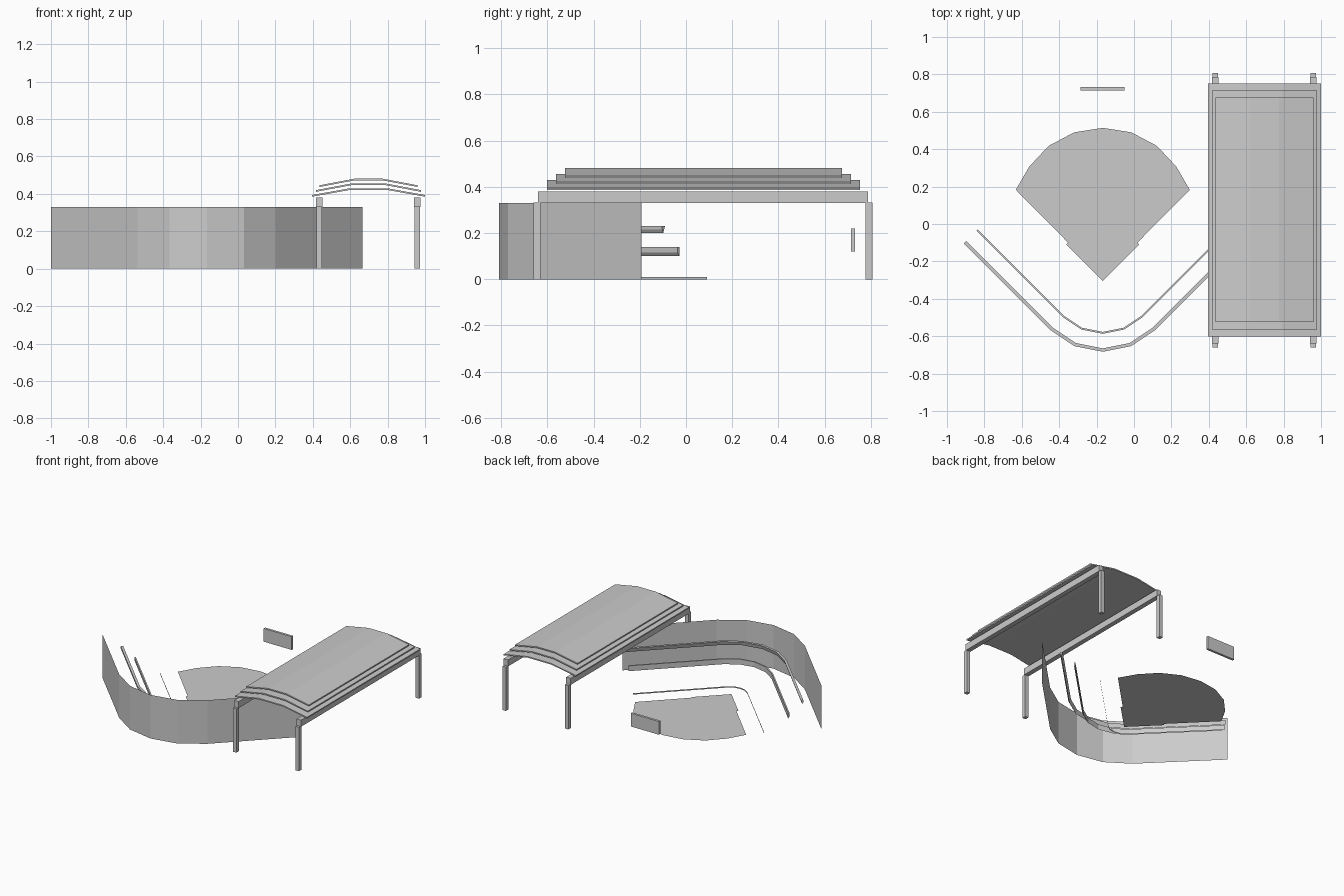
import bpy, bmesh, math
from mathutils import Vector

cube = bpy.data.objects.get("Cube")
if cube:
    bpy.data.objects.remove(cube, do_unlink=True)

# One grey for everything
grey = bpy.data.materials.new("light_grey")
grey.use_nodes = True
COLOR = (0.6, 0.6, 0.6, 1)
grey.diffuse_color = COLOR
grey.node_tree.nodes["Principled BSDF"].inputs["Base Color"].default_value = COLOR

MID_X = -0.167                       # symmetry line of the field
CENTRE = Vector((MID_X, -0.287))     # centre of the curved wall
ARM = 0.655                          # length of the straight wall arms


def finish(name, bm, recalc=True):
    if recalc:
        bmesh.ops.recalc_face_normals(bm, faces=bm.faces)
    mesh = bpy.data.meshes.new(name)
    bm.to_mesh(mesh)
    bm.free()
    mesh.materials.append(grey)
    obj = bpy.data.objects.new(name, mesh)
    bpy.context.collection.objects.link(obj)
    return obj


def box(name, x, y, z):
    bm = bmesh.new()
    bmesh.ops.create_cube(bm, size=1)
    for v in bm.verts:
        v.co = [a + (b - a) * (c + 0.5) for (a, b), c in zip((x, y, z), v.co)]
    return finish(name, bm)


def flat(name, outline, z):
    bm = bmesh.new()
    face = bm.faces.new([bm.verts.new((x, y, z)) for x, y in outline])
    face.normal_update()
    if face.normal.z < 0:
        face.normal_flip()
    return finish(name, bm, False)


def path_point(radius, i):
    """Seven stations: arm end, five points on the quarter arc, arm end."""
    a = math.radians(225 + 22.5 * min(max(i - 1, 0), 4))
    p = CENTRE + radius * Vector((math.cos(a), math.sin(a)))
    if i in (0, 6):
        p += ARM * Vector((-1 if i == 0 else 1, 1)) * math.sqrt(0.5)
    return p


def curved_strip(name, section):
    """Sweep a (radius, height) section round the back of the field."""
    bm = bmesh.new()
    rows = []
    for i in range(7):
        rows.append([bm.verts.new((*path_point(r, i), z)) for r, z in section])
    n = len(section)
    solid = n > 2
    for a, b in zip(rows, rows[1:]):
        for j in range(n if solid else 1):
            k = (j + 1) % n
            bm.faces.new((a[j], b[j], b[k], a[k]))
    if solid:
        bm.faces.new(rows[0])
        bm.faces.new(rows[-1])
    return finish(name, bm, solid)


# Curved back wall, two ledges in front of it and a low kerb
curved_strip("back_wall", [(0.522, 0), (0.522, 0.33)])
curved_strip("upper_ledge", [(0.396, 0.215), (0.396, 0.23), (0.378, 0.23), (0.388, 0.2)])
curved_strip("lower_ledge", [(0.3, 0.115), (0.3, 0.14), (0.29, 0.14), (0.29, 0.1)])
curved_strip("kerb", [(0.122, 0), (0.122, 0.01)])

# Field: fan-shaped ground over a square infield
half = [(0.465, 0.183), (0.393, 0.307), (0.289, 0.418), (0.153, 0.49)]
outline = [(MID_X, CENTRE.y)] + [(MID_X + x, y) for x, y in half]
outline += [(MID_X, 0.514)] + [(MID_X - x, y) for x, y in reversed(half)]
flat("outfield", outline, 0.002)
R = 0.195
flat("infield", [(MID_X, -0.305), (MID_X + R, -0.305 + R),
                 (MID_X, -0.305 + 2 * R), (MID_X - R, -0.305 + R)], 0)

# Score panel at the far end
box("score_panel", (-0.285, -0.05), (0.714, 0.732), (0.12, 0.22))


# Three stacked roof shells, each bent in three facets
def roof_shell(name, half_width, half_flat, y0, y1, z_edge, z_top, thick=0.009):
    cx = 0.698
    top = [(cx - half_width, z_edge), (cx - half_flat, z_top),
           (cx + half_flat, z_top), (cx + half_width, z_edge)]
    ring = top + [(x, z - thick) for x, z in reversed(top)]
    bm = bmesh.new()
    a, b = [[bm.verts.new((x, y, z)) for x, z in ring] for y in (y0, y1)]
    n = len(ring)
    for i in range(n):
        j = (i + 1) % n
        bm.faces.new((a[i], a[j], b[j], b[i]))
    for i in range(3):
        for r in (a, b):
            bm.faces.new((r[i], r[i + 1], r[n - 2 - i], r[n - 1 - i]))
    return finish(name, bm)


roof_shell("roof_lower", 0.302, 0.1, -0.602, 0.752, 0.394, 0.43)
roof_shell("roof_middle", 0.281, 0.09, -0.563, 0.714, 0.42, 0.456)
roof_shell("roof_upper", 0.262, 0.077, -0.524, 0.675, 0.446, 0.481)

# Side beams and posts under the roof
for side, x in (("right", 0.434), ("left", 0.958)):
    box(side + "_beam", (x - 0.018, x + 0.018), (-0.64, 0.787), (0.33, 0.38))
    for end, y in (("front", -0.645), ("back", 0.792)):
        box(f"{end}_{side}_post", (x - 0.014, x + 0.014), (y - 0.015, y + 0.015), (0, 0.332))
